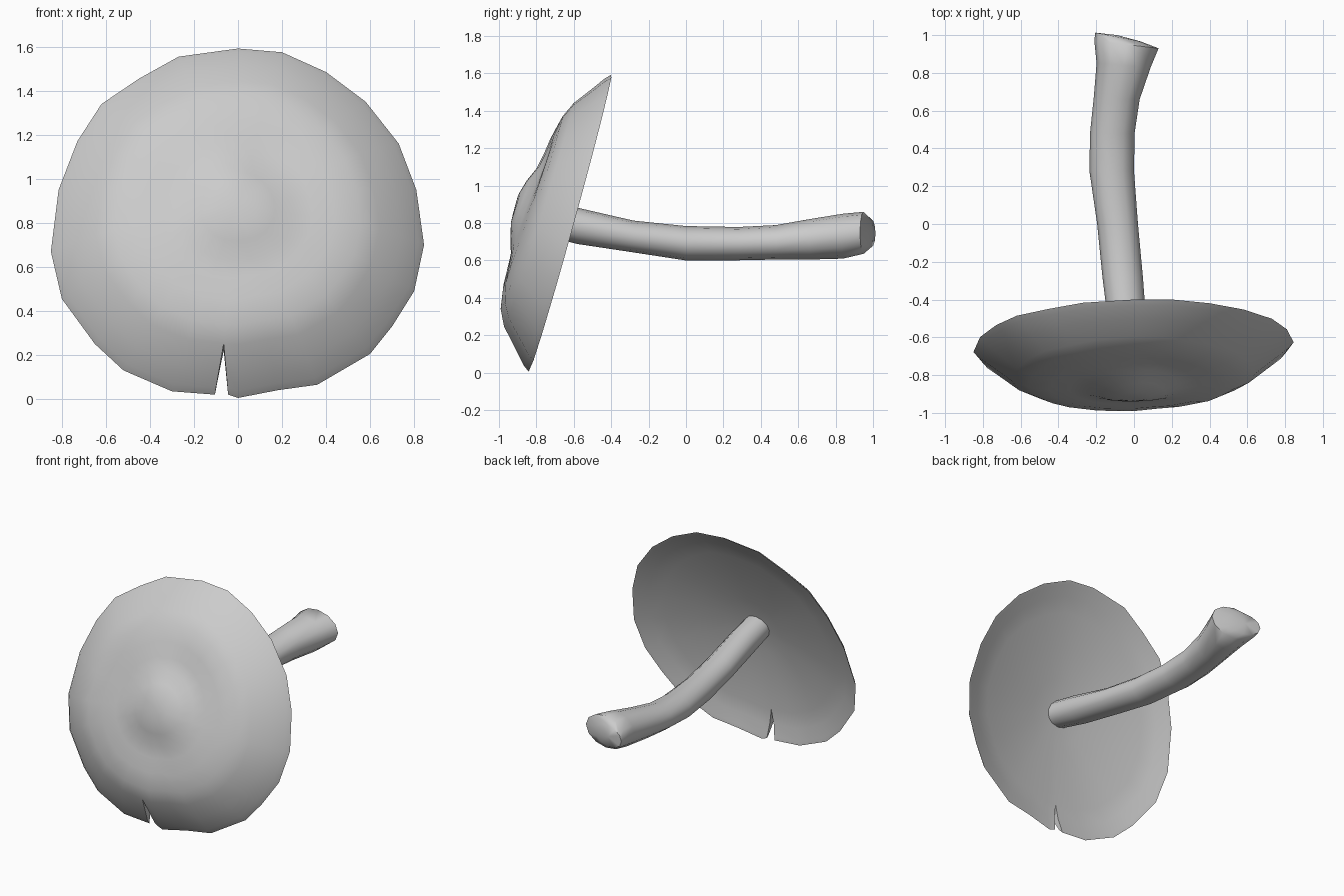
import bpy, bmesh, math
from mathutils import Vector

if "Cube" in bpy.data.objects:
    bpy.data.objects.remove(bpy.data.objects["Cube"])


def finish(name, bm):
    bmesh.ops.remove_doubles(bm, verts=bm.verts, dist=0.0005)
    bmesh.ops.recalc_face_normals(bm, faces=bm.faces)
    me = bpy.data.meshes.new(name)
    bm.to_mesh(me)
    bm.free()
    ob = bpy.data.objects.new(name, me)
    bpy.context.collection.objects.link(ob)
    bpy.ops.object.select_all(action='DESELECT')
    ob.select_set(True)
    bpy.context.view_layer.objects.active = ob
    bpy.ops.object.shade_smooth_by_angle(angle=math.radians(50))


# Cap: rim outline (x, z) from one side of the notch round to the other
rim = [(-.045, .02), (0, .005), (.18, .04), (.36, .065), (.6, .205), (.7, .33),
       (.8, .49), (.845, .7), (.81, .95), (.73, 1.16), (.58, 1.35), (.4, 1.485),
       (.2, 1.575), (0, 1.592), (-.27, 1.555), (-.45, 1.455), (-.62, 1.34),
       (-.73, 1.17), (-.815, .95), (-.85, .67), (-.8, .455), (-.65, .25),
       (-.52, .13), (-.3, .035), (-.105, .02)]
# Shell section: (distance from centre, height above the rim plane)
profile = [(0, .305), (.1, .305), (.2, .285), (.3, .255), (.4, .243), (.52, .235),
           (.66, .212), (.76, .172), (.88, .09), (.97, .03), (1, 0),
           (.97, .008), (.88, .04), (.76, .065), (.5, .105), (.25, .135), (0, .15)]
NOTCH_T = .76
centre, notch_tip = Vector((0, .8)), Vector((-.065, .2))
normal = Vector((0, -.963, .268))


def cap_point(col, t, h, outer):
    edge = Vector(rim[col])
    if col in (0, len(rim) - 1):          # notch edges split beyond the tip
        if t <= NOTCH_T:
            p = centre.lerp(notch_tip, t / NOTCH_T)
        else:
            p = notch_tip.lerp(edge, (t - NOTCH_T) / (1 - NOTCH_T))
    else:
        p = centre.lerp(edge, t)
    x, z = p
    h *= 1 - .17 * (z - .8)
    if outer:                             # gentle weathered dents
        h += .01 * math.sin(9 * x + 2) * math.sin(8 * z) * (1 - t)
        h -= .02 * math.exp(-((x - .12)**2 + (z - 1.05)**2) / .02)
    return Vector((x, -.62 + .278 * (z - .8) + .025 * x, z)) + normal * h


bm = bmesh.new()
peak = 10
grid = [[bm.verts.new(cap_point(c, t, h, i < peak)) for i, (t, h) in enumerate(profile)]
        for c in range(len(rim))]
for a, b in zip(grid, grid[1:]):
    for i in range(len(profile) - 1):
        bm.faces.new((a[i], a[i + 1], b[i + 1], b[i]))
for col in (grid[0], grid[-1]):           # notch walls
    bm.faces.new(col[7:14])
bmesh.ops.dissolve_degenerate(bm, dist=0.0003, edges=bm.edges)
finish("cap", bm)

# Stem: (y, x, z, half width, half height) along its length
sections = [(-.78, -.02, .83, .095, .09), (-.58, -.03, .785, .1, .097),
            (-.28, -.06, .728, .107, .085), (0, -.087, .692, .108, .092),
            (.28, -.118, .69, .118, .089), (.48, -.115, .697, .118, .092),
            (.66, -.092, .713, .122, .108), (.84, -.055, .73, .143, .12),
            (.95, -.04, .748, .17, .112), (.99, -.085, .745, .12, .075)]
SIDES = 12
bm = bmesh.new()
rings = []
for y, x, z, rx, rz in sections:
    flare = max(0, y - .7)                # foot is cut at a slant
    ring = []
    for k in range(SIDES):
        a = math.tau * k / SIDES
        ring.append(bm.verts.new((x + rx * math.cos(a), y - .08 * flare * math.cos(a),
                                  z + rz * math.sin(a))))
    rings.append(ring)
for a, b in zip(rings, rings[1:]):
    for k in range(SIDES):
        n = (k + 1) % SIDES
        bm.faces.new((a[k], a[n], b[n], b[k]))
bm.faces.new(rings[0])
tip = bm.verts.new((-.09, 1.0, .745))
for k in range(SIDES):
    bm.faces.new((rings[-1][k], rings[-1][(k + 1) % SIDES], tip))
finish("stem", bm)
